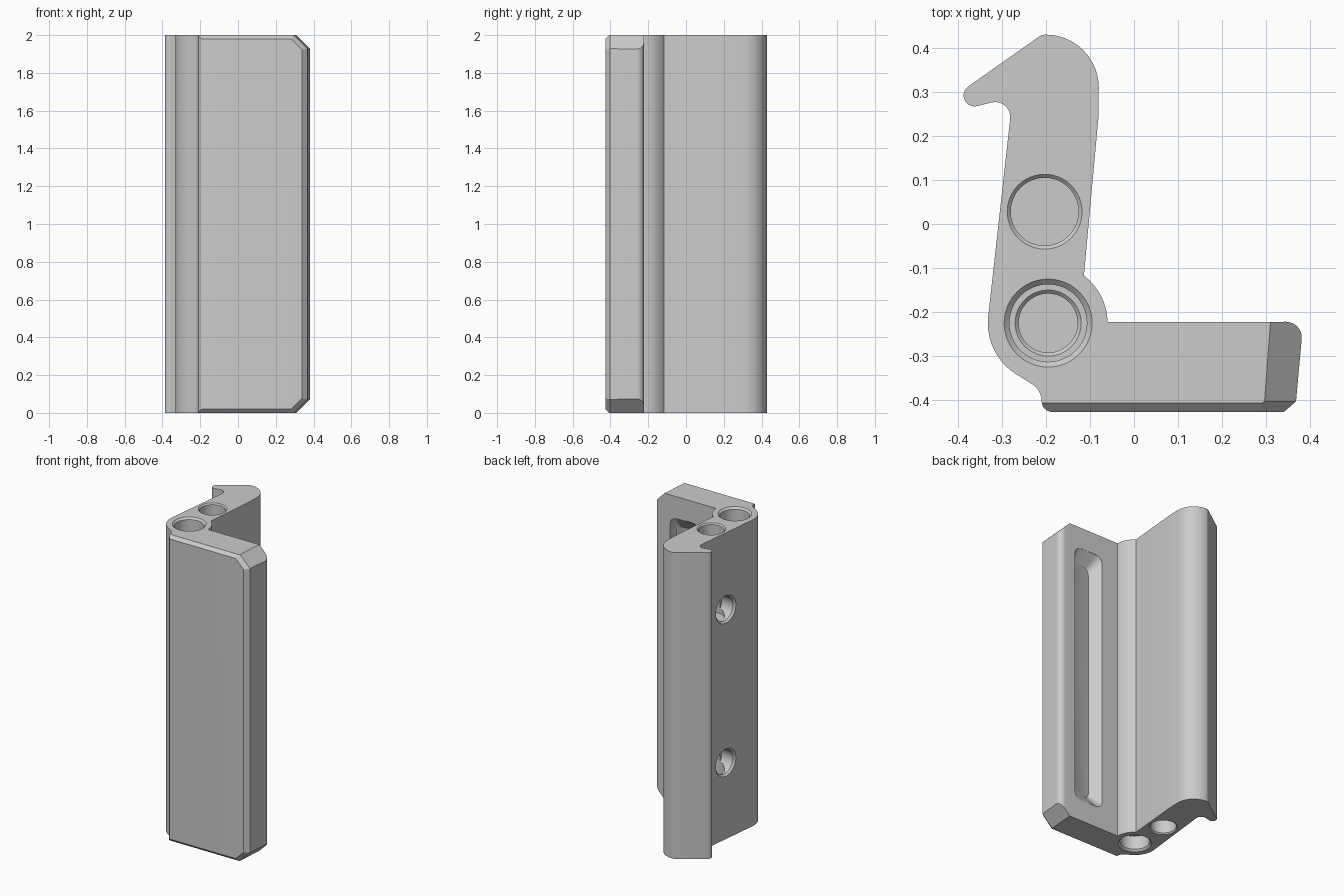
import bpy
import bmesh
from math import sin, cos, radians, pi
from mathutils import Vector

cube = bpy.data.objects.get("Cube")
if cube:
    bpy.data.objects.remove(cube, do_unlink=True)

HEIGHT = 2.0
EDGE = 0.012

grey = bpy.data.materials.new("plain grey")
grey.use_nodes = True
grey.diffuse_color = (0.6, 0.6, 0.6, 1)
grey.node_tree.nodes["Principled BSDF"].inputs["Base Color"].default_value = (0.6, 0.6, 0.6, 1)


def arc(cx, cy, r, start, end, n):
    angles = [radians(start + (end - start) * i / n) for i in range(n + 1)]
    return [(cx + r * cos(a), cy + r * sin(a)) for a in angles]


def add_object(name, bm):
    bmesh.ops.recalc_face_normals(bm, faces=bm.faces)
    mesh = bpy.data.meshes.new(name)
    bm.to_mesh(mesh)
    bm.free()
    mesh.materials.append(grey)
    obj = bpy.data.objects.new(name, mesh)
    bpy.context.collection.objects.link(obj)
    return obj


def loft(name, rings):
    """Skin a closed solid through rings of equal point count."""
    bm = bmesh.new()
    loops = [[bm.verts.new(p) for p in ring] for ring in rings]
    for a, b in zip(loops, loops[1:]):
        for i in range(len(a)):
            j = (i + 1) % len(a)
            bm.faces.new((a[i], a[j], b[j], b[i]))
    bm.faces.new(loops[0])
    bm.faces.new(loops[-1])
    cutter = add_object(name, bm)
    cutter.hide_render = True
    return cutter


def bore(name, origin, axis, profile):
    """Round cutter: profile is (radius, height along the outward axis)."""
    turn = Vector(axis).to_track_quat('Z', 'Y')
    rings = []
    for r, h in profile:
        rings.append([Vector(origin) + turn @ Vector((x, y, h))
                      for x, y in arc(0, 0, r, 0, 360, 48)[:-1]])
    return loft(name, rings)


def rounded_slot(x0, x1, margin, r, y_low, y_high):
    """Rounded rectangle ring, its depth running from y_low to y_high across x."""
    z0, z1 = margin, HEIGHT - margin
    pts = (arc(x1 - r, z1 - r, r, 0, 90, 6) + arc(x0 + r, z1 - r, r, 90, 180, 6)
           + arc(x0 + r, z0 + r, r, 180, 270, 6) + arc(x1 - r, z0 + r, r, 270, 360, 6))
    return [(x, y_low + (y_high - y_low) * (x - x0) / (x1 - x0), z) for x, z in pts]


# Cross-section: front plate, knuckle, upright web and hooked end
outline = (
    arc(-0.185, -0.402, 0.025, 180, 270, 6)
    + [(0.34, -0.427), (0.368, -0.403)]
    + arc(0.345, -0.258, 0.036, -5, 90, 8)
    + arc(-0.195, -0.225, 0.135, 1, 53, 8)
    + [(-0.081, 0.24)]
    + arc(-0.2, 0.31, 0.12, 0, 90, 14)
    + arc(-0.2, 0.40, 0.03, 95, 123, 3)
    + arc(-0.362, 0.292, 0.025, 123, 285, 10)
    + arc(-0.315, 0.243, 0.034, 105, -5, 8)
    + arc(-0.195, -0.225, 0.137, 175, 237, 10)
    + arc(-0.255, -0.402, 0.045, 57, 0, 6)[:-1]
)
bm = bmesh.new()
base = bm.faces.new([bm.verts.new((x, y, 0)) for x, y in outline])
raised = bmesh.ops.extrude_face_region(bm, geom=[base], use_keep_orig=True)["geom"]
bmesh.ops.translate(bm, vec=(0, 0, HEIGHT),
                    verts=[g for g in raised if isinstance(g, bmesh.types.BMVert)])
bmesh.ops.recalc_face_normals(bm, faces=bm.faces)

# Small chamfer round both ends
for level, drop in ((0, EDGE), (HEIGHT, -EDGE)):
    cap = next(f for f in bm.faces if all(abs(v.co.z - level) < 1e-5 for v in f.verts))
    rim = list(cap.verts)
    bmesh.ops.inset_region(bm, faces=[cap], thickness=EDGE, use_even_offset=True)
    inner = set(cap.verts)
    for v in rim:
        if v not in inner:
            v.co.z += drop

# Cut corners and the wide chamfer around the front panel, top and bottom
cuts = [((0.31, -0.222, 1.0), (1, -0.075, 1)),
        ((0, -0.427, 0.98), (0, -1, 1)),
        ((0.296, -0.403, 1.0), (1, -1.41, 1))]
for side in (1, -1):
    for (px, py, pz), (nx, ny, nz) in cuts:
        result = bmesh.ops.bisect_plane(
            bm, geom=bm.verts[:] + bm.edges[:] + bm.faces[:], dist=1e-6,
            plane_co=(px, py, HEIGHT / 2 + side * pz), plane_no=(nx, ny, side * nz),
            clear_outer=True)
        rim = [g for g in result["geom_cut"] if isinstance(g, bmesh.types.BMEdge)]
        bmesh.ops.holes_fill(bm, edges=rim, sides=0)
body = add_object("hooked_bracket", bm)

# Stepped and plain bores in both ends
cutters = []
for end, z, d in (("top", HEIGHT, 1), ("bottom", 0, -1)):
    cutters.append(bore(end + "_stepped_bore", (-0.195, -0.225, z), (0, 0, d),
                        [(0.12, 0.02), (0.088, -0.012), (0.088, -0.1),
                         (0.075, -0.1), (0.067, -0.108), (0.067, -0.6)]))
    cutters.append(bore(end + "_plain_bore", (-0.203, 0.028, z), (0, 0, d),
                        [(0.105, 0.02), (0.077, -0.008), (0.077, -0.58)]))

# Two holes in the side of the web
for z in (0.5, 1.5):
    cutters.append(bore("side_hole", (-0.305, 0.025, z), (-0.994, 0.109, 0),
                        [(0.11, 0.02), (0.078, -0.012), (0.078, -0.1)]))

# Long finger recess in the back of the plate
cutters.append(loft("finger_recess", [
    rounded_slot(0.06, 0.27, 0.14, 0.05, -0.2, -0.2),
    rounded_slot(0.06, 0.27, 0.14, 0.05, -0.223, -0.223),
    rounded_slot(0.11, 0.255, 0.22, 0.03, -0.29, -0.265)]))

bpy.ops.object.select_all(action='DESELECT')
body.select_set(True)
bpy.context.view_layer.objects.active = body
for cutter in cutters:
    mod = body.modifiers.new(cutter.name, 'BOOLEAN')
    mod.operation = 'DIFFERENCE'
    mod.solver = 'EXACT'
    mod.object = cutter
    bpy.ops.object.modifier_apply(modifier=mod.name)
    bpy.data.objects.remove(cutter, do_unlink=True)
bpy.ops.object.shade_smooth_by_angle(angle=radians(30))
